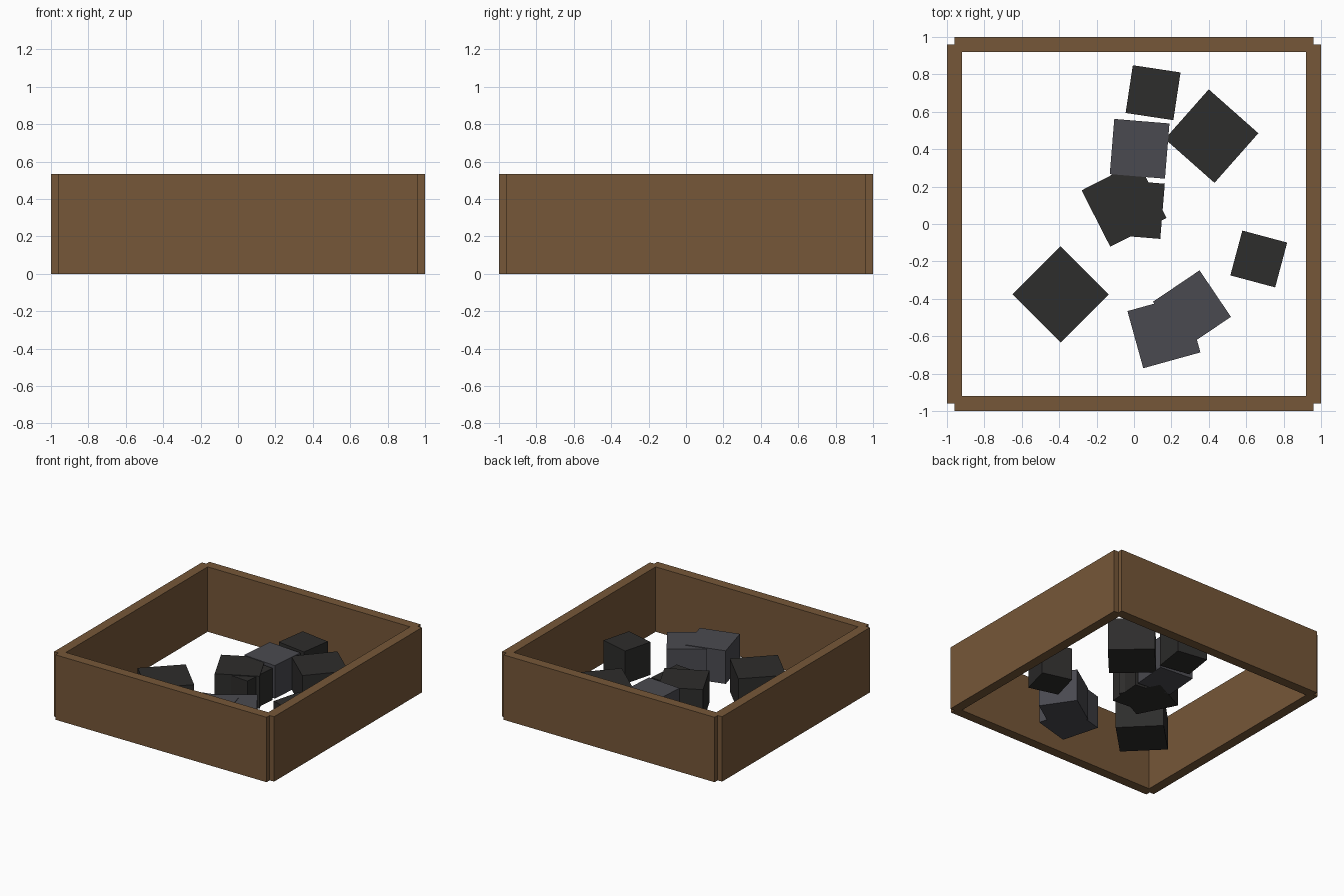
import bpy
from math import radians

if "Cube" in bpy.data.objects:
    bpy.data.objects.remove(bpy.data.objects["Cube"])


def material(name, rgb):
    m = bpy.data.materials.new(name)
    m.diffuse_color = (*rgb, 1)
    m.use_nodes = True
    m.node_tree.nodes["Principled BSDF"].inputs["Base Color"].default_value = m.diffuse_color
    return m


wood = material("wood", (0.18, 0.095, 0.04))
dark = material("dark_stone", (0.027, 0.026, 0.025))
grey = material("grey_stone", (0.068, 0.068, 0.08))


def box(name, centre, size, mat, angle=0):
    bpy.ops.mesh.primitive_cube_add(size=1, location=centre, rotation=(0, 0, radians(angle)))
    ob = bpy.context.object
    ob.name = name
    ob.scale = size
    ob.data.materials.append(mat)
    return ob


# Open frame of four boards, notched at the corners
H, T, L = 0.533, 0.08, 1.92
for s, fb, lr in ((-1, "front", "left"), (1, "back", "right")):
    box(fb + "_board", (0, s * 0.96, H / 2), (L, T, H), wood)
    box(lr + "_board", (s * 0.96, 0, H / 2), (T, L, H), wood)

# Loose blocks on the ground: x, y, width, height, turn, material
blocks = [
    (0.102, 0.702, 0.258, 0.275, -8.6, dark),
    (0.030, 0.402, 0.296, 0.270, -4.7, grey),
    (0.415, 0.470, 0.354, 0.268, -41.5, dark),
    (-0.053, 0.106, 0.338, 0.265, 27, dark),
    (0.005, 0.080, 0.296, 0.260, -4.7, dark),
    (-0.392, -0.376, 0.363, 0.270, 45, dark),
    (0.667, -0.187, 0.248, 0.270, -15, dark),
    (0.310, -0.456, 0.300, 0.268, 34, grey),
    (0.160, -0.576, 0.317, 0.272, 15.5, grey),
]
for i, (x, y, w, h, a, mat) in enumerate(blocks, 1):
    box(f"stone_block_{i}", (x, y, h / 2), (w, w, h), mat, a)
